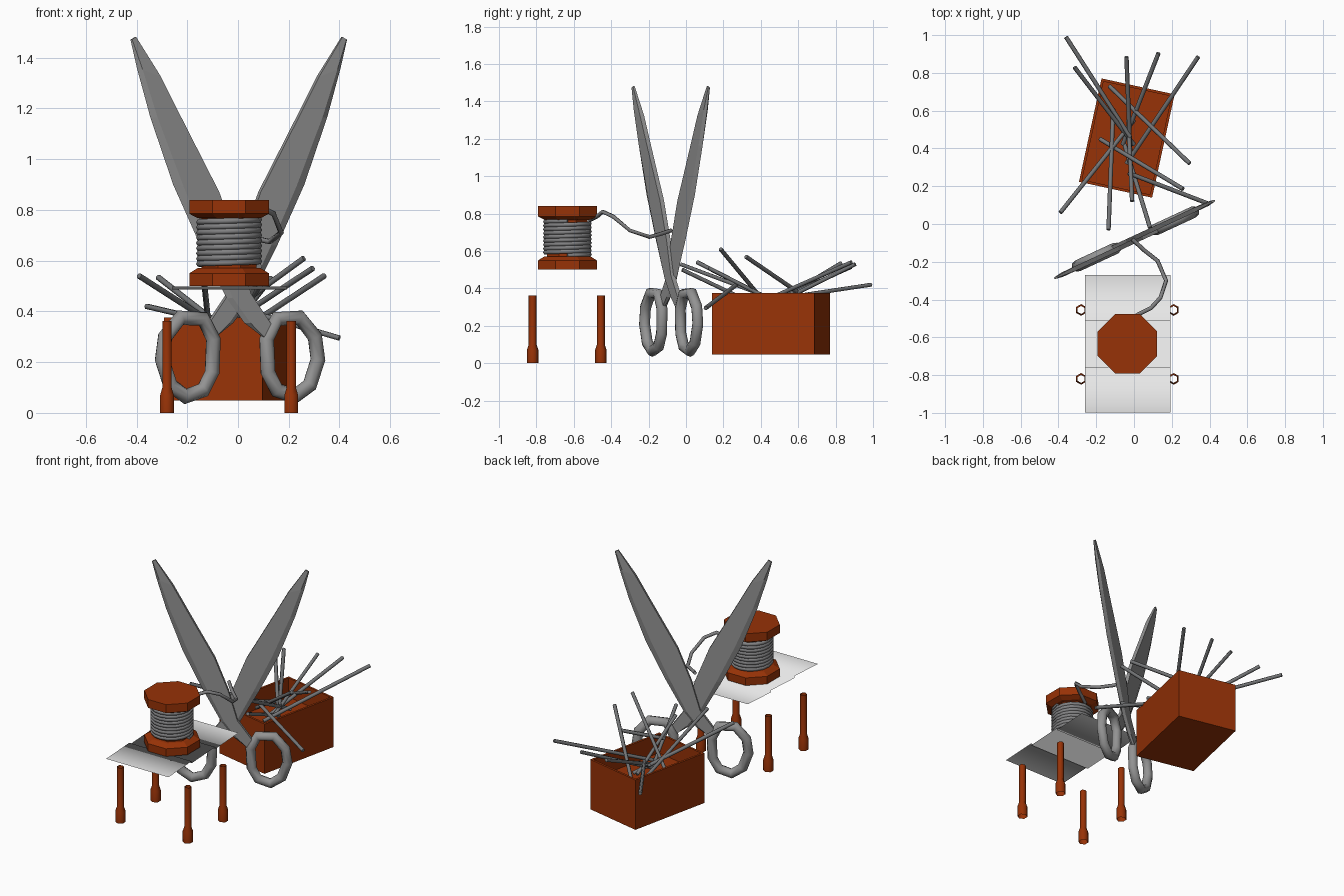
import bpy, bmesh, math
from mathutils import Vector, Matrix

if "Cube" in bpy.data.objects:
    bpy.data.objects.remove(bpy.data.objects["Cube"])


def material(name, rgb):
    m = bpy.data.materials.new(name)
    m.diffuse_color = (*rgb, 1)
    m.use_nodes = True
    m.node_tree.nodes["Principled BSDF"].inputs["Base Color"].default_value = m.diffuse_color
    return m


WOOD = material("red brown wood", (0.31, 0.032, 0.002))
STEEL = material("grey steel", (0.29, 0.29, 0.29))
DARK = material("dark steel", (0.17, 0.175, 0.18))
THREAD = material("thread grey", (0.22, 0.22, 0.225))
SHEET = material("pale sheet", (0.9, 0.9, 0.9))


def make(name, verts, faces, mat, smooth=None, recalc=True):
    me = bpy.data.meshes.new(name)
    me.from_pydata([tuple(v) for v in verts], [], faces)
    if recalc:
        bm = bmesh.new()
        bm.from_mesh(me)
        bmesh.ops.recalc_face_normals(bm, faces=bm.faces)
        bm.to_mesh(me)
        bm.free()
    ob = bpy.data.objects.new(name, me)
    bpy.context.collection.objects.link(ob)
    me.materials.append(mat)
    if smooth:
        bpy.ops.object.select_all(action='DESELECT')
        ob.select_set(True)
        bpy.context.view_layer.objects.active = ob
        bpy.ops.object.shade_smooth_by_angle(angle=math.radians(smooth))
    return ob


def loft(name, rings, mat, caps=True, closed=False, smooth=None):
    """Skin a list of equal-length rings of points."""
    n, k = len(rings[0]), len(rings)
    faces = []
    for i in range(k if closed else k - 1):
        a, b = i * n, (i + 1) % k * n
        faces += [(a + j, a + (j + 1) % n, b + (j + 1) % n, b + j) for j in range(n)]
    if caps and not closed:
        faces += [tuple(range(n)), tuple((k - 1) * n + j for j in range(n))]
    return make(name, [p for r in rings for p in r], faces, mat, smooth)


def lathe(name, x, y, profile, sides, mat, turn=0.0, caps=True, smooth=None):
    rings = [[(x + r * math.cos(turn + math.tau * j / sides),
               y + r * math.sin(turn + math.tau * j / sides), z)
              for j in range(sides)] for r, z in profile]
    return loft(name, rings, mat, caps, smooth=smooth)


def tube(name, path, radius, sides, mat, closed=False, up=(0, 0, 1), smooth=None):
    pts, rings = [Vector(p) for p in path], []
    n = len(pts)
    for i, p in enumerate(pts):
        a = pts[i - 1] if closed or i else p
        b = pts[(i + 1) % n] if closed or i < n - 1 else p
        t = (b - a).normalized()
        s = t.cross(Vector(up)).normalized()
        w = s.cross(t)
        rings.append([p + radius * (s * math.cos(math.tau * j / sides)
                                    + w * math.sin(math.tau * j / sides))
                      for j in range(sides)])
    return loft(name, rings, mat, True, closed, smooth)


# Four open-ended hexagonal legs with thicker feet
for x in (-0.280, 0.210):
    for y in (-0.82, -0.455):
        lathe("leg", x, y, [(0.031, 0), (0.031, 0.07), (0.021, 0.10), (0.021, 0.362)],
              6, WOOD, turn=math.pi / 6, caps=False, smooth=65)

# Table top: three thin overlapping slats, softly shaded across the steps
steps = [(-0.998, 0.486), (-0.757, 0.499), (-0.755, 0.486),
         (-0.512, 0.499), (-0.51, 0.486), (-0.27, 0.499)]
verts = [(x, y, z) for y, z in steps for x in (-0.26, 0.193)]
make("table_slats", verts, [(2 * i, 2 * i + 1, 2 * i + 3, 2 * i + 2) for i in range(5)],
     SHEET, smooth=180, recalc=False)

# Octagonal spool
SX, SY = -0.035, -0.634
C = math.cos(math.pi / 8)
lathe("spool", SX, SY,
      [(r / C, z) for r, z in ((0.157, 0.50), (0.157, 0.55), (0.125, 0.57), (0.108, 0.572),
                               (0.108, 0.766), (0.125, 0.768), (0.157, 0.785), (0.157, 0.84))],
      8, WOOD, turn=math.pi / 8)

# Wound thread and its loose end
turns, seg = 9, 16
coil = []
for i in range(turns * seg + 1):
    a = math.tau * i / seg
    coil.append((SX + 0.118 * math.cos(a), SY + 0.118 * math.sin(a),
                 0.577 + 0.185 * i / (turns * seg)))
tube("wound_thread", coil, 0.0125, 6, THREAD, smooth=70)
tube("loose_thread", [(-0.04, -0.515, 0.765), (0.03, -0.475, 0.785), (0.09, -0.445, 0.81),
                      (0.14, -0.39, 0.785), (0.17, -0.30, 0.71), (0.125, -0.195, 0.675),
                      (0.055, -0.14, 0.69), (-0.01, -0.08, 0.71)], 0.011, 6, THREAD, smooth=70)

# Open box, turned a little
M = Matrix.Translation((-0.038, 0.455, 0)) @ Matrix.Rotation(math.radians(-12.3), 4, 'Z')


def rect(hx, hy, z):
    return [M @ Vector((sx * hx, sy * hy, z)) for sx, sy in ((-1, -1), (1, -1), (1, 1), (-1, 1))]


loft("pin_box", [rect(0.198, 0.28, 0.048), rect(0.198, 0.28, 0.375),
                 rect(0.184, 0.266, 0.375), rect(0.184, 0.266, 0.25)], WOOD)

# Pins: outer tip and the end lying inside the box
pins = [((-0.36, 0.99, 0.42), (-0.02, 0.46, 0.34)), ((-0.315, 0.83, 0.535), (0.0, 0.42, 0.29)),
        ((-0.04, 0.885, 0.515), (-0.02, 0.38, 0.29)), ((0.13, 0.905, 0.53), (-0.06, 0.42, 0.29)),
        ((0.34, 0.885, 0.54), (-0.04, 0.32, 0.29)), ((0.295, 0.32, 0.57), (-0.13, 0.73, 0.29)),
        ((0.26, 0.185, 0.61), (-0.18, 0.45, 0.29)), ((0.40, 0.105, 0.295), (-0.03, 0.27, 0.42)),
        ((-0.39, 0.06, 0.54), (0.0, 0.55, 0.29)), ((-0.135, -0.03, 0.53), (-0.11, 0.61, 0.29)),
        ((0.085, -0.02, 0.50), (-0.05, 0.42, 0.29)), ((-0.01, 0.12, 0.51), (-0.03, 0.55, 0.29))]
for tip, end in pins:
    tube("pin", [end, tip], 0.0115, 6, DARK, smooth=70)

# Scissors stand in a slanted vertical plane
SLOPE = math.radians(24.9)
NORMAL = Vector((math.sin(SLOPE), -math.cos(SLOPE), 0))


def on_plane(x, z, off=0.0):
    return Vector((x, -0.083 + math.tan(SLOPE) * x, z)) + NORMAL * off


# Left edge and right edge of one blade, from tip to shank
blade = [((-0.43, 1.470), (-0.41, 1.482)), ((-0.405, 1.36), (-0.315, 1.325)),
         ((-0.352, 1.165), (-0.235, 1.165)), ((-0.262, 0.90), (-0.085, 0.87)),
         ((-0.155, 0.66), (-0.01, 0.66)), ((-0.05, 0.45), (0.04, 0.47)),
         ((0.018, 0.355), (0.12, 0.35)), ((0.09, 0.30), (0.105, 0.29))]
grip = [(-0.29, 0.30), (-0.23, 0.375), (-0.14, 0.37), (-0.10, 0.29), (-0.105, 0.16),
        (-0.14, 0.09), (-0.21, 0.065), (-0.27, 0.11), (-0.302, 0.21)]
for side, off in ((1, 0.008), (-1, -0.008)):
    rings = []
    for i, ((xl, zl), (xr, zr)) in enumerate(blade):
        h = 0.005 if i == 0 else 0.012
        # flat plate with a narrow bevel along the outer edge
        xm, zm = xl * 0.8 + xr * 0.2, zl * 0.8 + zr * 0.2
        rings.append([on_plane(0.003 + side * x, z, off + d) for x, z, d in
                      ((xl, zl, 0), (xm, zm, h), (xr, zr, h), (xr, zr, -h), (xm, zm, -h))])
    loft("scissor_blade", rings, STEEL)
    tube("scissor_grip", [on_plane(0.008 + side * (x - 0.005), z) for x, z in grip],
         0.031, 8, STEEL, closed=True, up=NORMAL, smooth=60)
